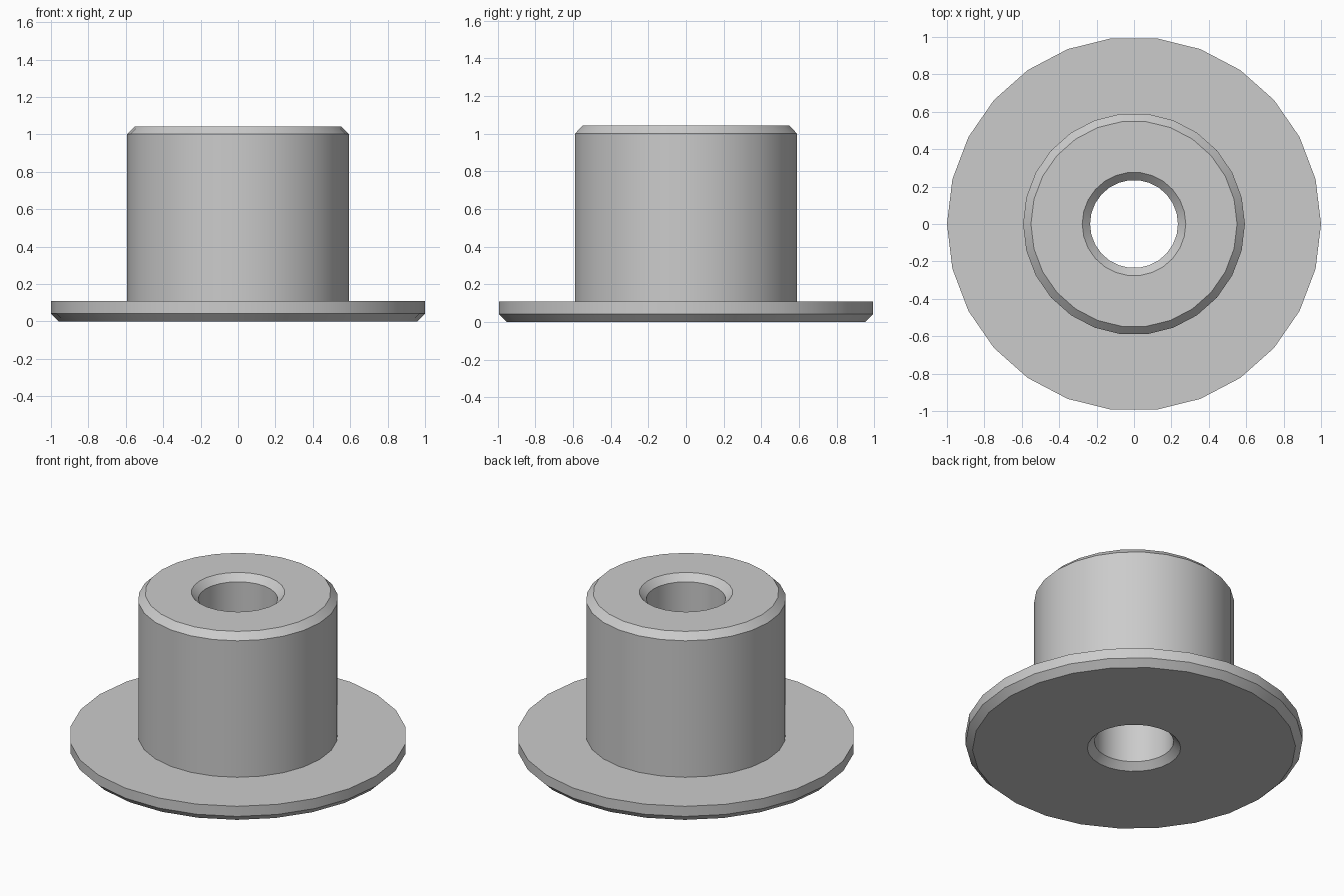
import bpy
import bmesh
from math import cos, sin, tau

cube = bpy.data.objects.get("Cube")
if cube:
    bpy.data.objects.remove(cube, do_unlink=True)

SIDES = 26
FLANGE_R, BARREL_R, BORE_R = 1.0, 0.593, 0.235
FLANGE_TOP, HEIGHT, CHAMFER = 0.108, 1.043, 0.042

# Plain grey material
grey = bpy.data.materials.new("plain grey")
grey.use_nodes = True
colour = (0.6, 0.6, 0.6, 1)
grey.diffuse_color = colour
grey.node_tree.nodes["Principled BSDF"].inputs["Base Color"].default_value = colour


def lathe(name, profile):
    """Spin a closed (radius, height) profile around z."""
    bm = bmesh.new()
    rings = []
    for i in range(SIDES):
        a = tau * i / SIDES
        rings.append([bm.verts.new((r * cos(a), r * sin(a), z)) for r, z in profile])
    n = len(profile)
    for i in range(SIDES):
        here, after = rings[i], rings[(i + 1) % SIDES]
        for j in range(n):
            k = (j + 1) % n
            bm.faces.new((here[j], after[j], after[k], here[k]))
    bmesh.ops.recalc_face_normals(bm, faces=bm.faces)
    mesh = bpy.data.meshes.new(name)
    bm.to_mesh(mesh)
    bm.free()
    mesh.materials.append(grey)
    obj = bpy.data.objects.new(name, mesh)
    bpy.context.collection.objects.link(obj)
    bpy.ops.object.select_all(action="DESELECT")
    obj.select_set(True)
    bpy.context.view_layer.objects.active = obj
    bpy.ops.object.shade_smooth_by_angle(angle=tau / 15)
    return obj


# Flanged bushing: chamfered flange, barrel and through bore
lathe("flanged_bushing", [
    (BORE_R + CHAMFER, 0),
    (FLANGE_R - CHAMFER, 0),
    (FLANGE_R, CHAMFER),
    (FLANGE_R, FLANGE_TOP),
    (BARREL_R, FLANGE_TOP),
    (BARREL_R, HEIGHT - CHAMFER),
    (BARREL_R - CHAMFER, HEIGHT),
    (BORE_R + CHAMFER, HEIGHT),
    (BORE_R, HEIGHT - CHAMFER),
    (BORE_R, CHAMFER),
])
